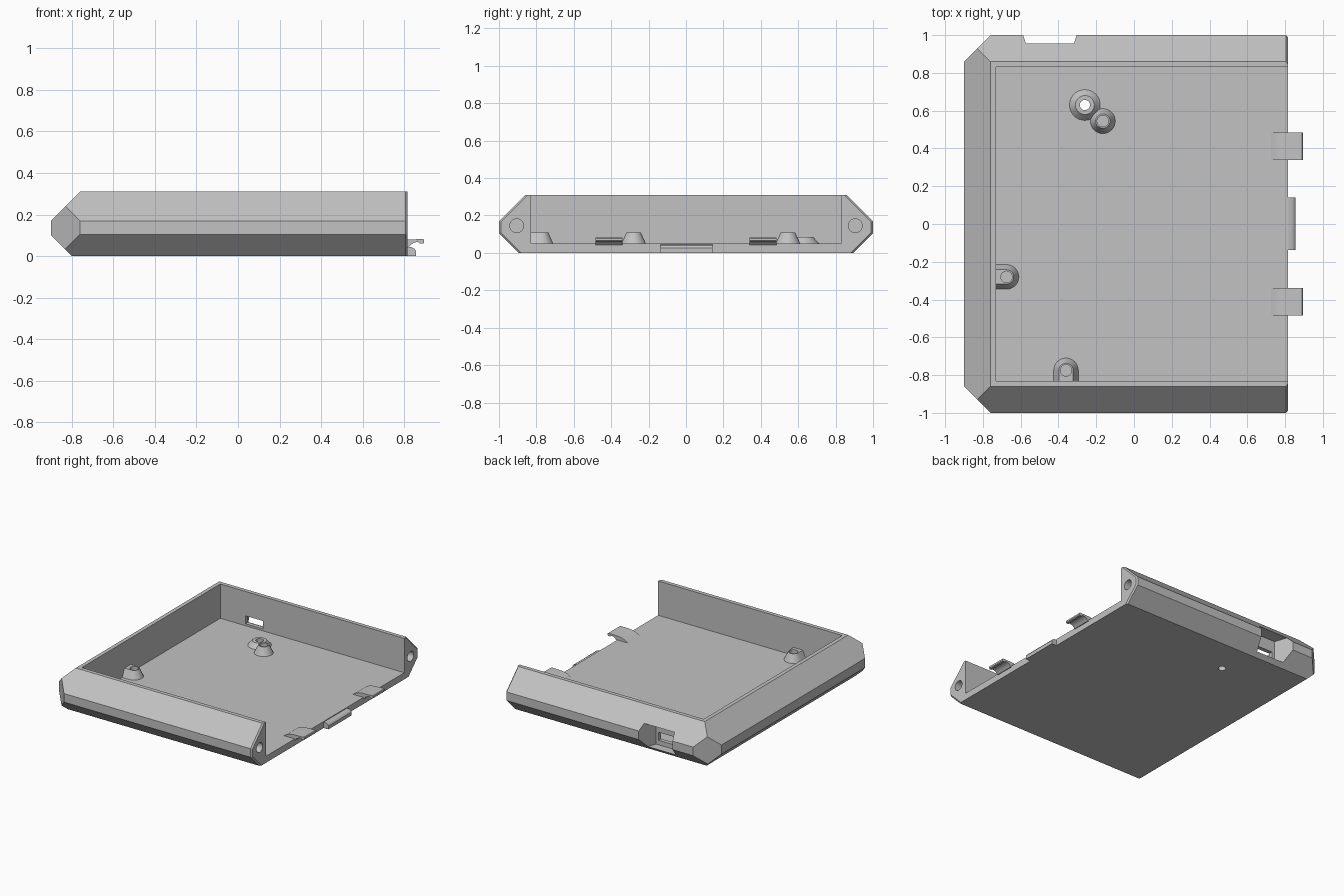
import bpy, bmesh
from math import cos, sin, tau
from mathutils import Vector

default = bpy.data.objects.get("Cube")
if default:
    bpy.data.objects.remove(default, do_unlink=True)

GREY = (0.54, 0.54, 0.54, 1)
plastic = bpy.data.materials.new("grey_plastic")
plastic.use_nodes = True
plastic.diffuse_color = GREY
plastic.node_tree.nodes["Principled BSDF"].inputs["Base Color"].default_value = GREY

FLOOR = 0.05   # height of the inside floor
END = 0.815    # x of the open end
WALL_X, WALL_Y = -0.73, 0.83   # inside wall faces


def finish(bm, name):
    bmesh.ops.recalc_face_normals(bm, faces=bm.faces[:])
    mesh = bpy.data.meshes.new(name)
    bm.to_mesh(mesh)
    bm.free()
    mesh.materials.append(plastic)
    obj = bpy.data.objects.new(name, mesh)
    bpy.context.collection.objects.link(obj)
    return obj


def hull(name, points):
    bm = bmesh.new()
    for p in points:
        bm.verts.new(p)
    bmesh.ops.convex_hull(bm, input=bm.verts[:])
    bmesh.ops.dissolve_limit(bm, angle_limit=0.01, verts=bm.verts[:], edges=bm.edges[:])
    return finish(bm, name)


def box_points(x, y, z):
    return [(a, b, c) for a in x for b in y for c in z]


def ring(x, y, z, r, n=32):
    return [(x + r * cos(tau * i / n), y + r * sin(tau * i / n), z) for i in range(n)]


def extrude_y(name, profile, y0, y1):
    bm = bmesh.new()
    face = bm.faces.new([bm.verts.new((x, y0, z)) for x, z in profile])
    moved = bmesh.ops.extrude_face_region(bm, geom=[face])["geom"]
    bmesh.ops.translate(bm, vec=(0, y1 - y0, 0),
                        verts=[v for v in moved if isinstance(v, bmesh.types.BMVert)])
    return finish(bm, name)


def select_only(obj):
    bpy.ops.object.select_all(action='DESELECT')
    obj.select_set(True)
    bpy.context.view_layer.objects.active = obj


def cut(obj, cutter):
    cutter.hide_render = True
    mod = obj.modifiers.new("cut", 'BOOLEAN')
    mod.operation, mod.solver, mod.object = 'DIFFERENCE', 'EXACT', cutter
    select_only(obj)
    bpy.ops.object.modifier_apply(modifier=mod.name)
    bpy.data.objects.remove(cutter, do_unlink=True)


def smooth(obj):
    select_only(obj)
    bpy.ops.object.shade_smooth_by_angle(angle=0.5)


# Outer shell: a block trimmed by sloping planes (point, outward normal)
bm = bmesh.new()
bmesh.ops.create_cube(bm, size=1)
for v in bm.verts:
    v.co = (END if v.co.x > 0 else -0.90, 2 * v.co.y, 0.31 * (v.co.z + 0.5))
planes = [((-0.76, 0, 0.31), (-1, 0, 1)), ((-0.80, 0, 0), (-1, 0, -1))]
for s in (-1, 1):
    planes += [
        ((0, 0.86 * s, 0.31), (0, s, 1)),
        ((0, 0.895 * s, 0), (0, s, -1)),
        ((-0.76, s, 0), (-1, s, 0)),
        # narrow bevel round the open end
        ((END - 0.01, s, 0), (1, s, 0)),
        ((END - 0.01, 0.86 * s, 0.31), (1, 0.7 * s, 0.7)),
        ((END - 0.01, 0.895 * s, 0), (1, 0.7 * s, -0.7)),
    ]
for point, normal in planes:
    geom = bm.verts[:] + bm.edges[:] + bm.faces[:]
    out = bmesh.ops.bisect_plane(bm, geom=geom, dist=1e-5, plane_co=point,
                                 plane_no=Vector(normal).normalized(), clear_outer=True)
    edges = [e for e in out["geom_cut"] if isinstance(e, bmesh.types.BMEdge)]
    bmesh.ops.edgeloop_fill(bm, edges=edges)
shell = finish(bm, "case_shell")

# Open interior
cut(shell, hull("interior", box_points((WALL_X, 1.2), (-WALL_Y, WALL_Y), (FLOOR, 1))))

# Pin sockets in the ends of both walls
for s in (-1, 1):
    points = [(x, y, z) for d in (0.70, 0.90) for y, z, x in ring(0.905 * s, 0.145, d, 0.037)]
    cut(shell, hull("socket", points))

# Tapered port recess in the back wall, then the slot through it
port = -0.445
recess = [(port + sx * w, y, z) for sx in (-1, 1) for z in (0.03, 0.215)
          for w, y in ((0.095, 0.86), (0.145, 1.01))]
cut(shell, hull("recess", recess))
cut(shell, hull("slot", box_points((port - 0.073, port + 0.073), (0.8, 0.9), (0.065, 0.125))))

# Through hole below the large post
post_x, post_y = -0.26, 0.63
HOLE = 0.027
cut(shell, hull("drill", ring(post_x, post_y, -0.1, HOLE) + ring(post_x, post_y, 0.2, HOLE)))
smooth(shell)


# Conical posts, some running back into a wall
def post(name, x, y, r0, r1, top, hole, depth, run=(0, 0)):
    base = FLOOR - 0.004
    points = []
    for k in (0, 1):
        px, py = x + run[0] * k, y + run[1] * k
        points += ring(px, py, base, r0) + ring(px, py, top, r1)
    obj = hull(name, points)
    if any(run):
        # trim to the inside wall face
        if run[0]:
            trim = box_points((-2, WALL_X - 0.005), (-1, 1), (-1, 1))
        else:
            trim = box_points((-1, 1), (-2, -WALL_Y - 0.005), (-1, 1))
        cut(obj, hull("trim", trim))
    cut(obj, hull("bore", ring(x, y, depth, hole) + ring(x, y, 0.3, hole)))
    smooth(obj)


post("large_post", post_x, post_y, 0.085, 0.05, 0.085, HOLE, -0.1)
post("small_post", -0.165, 0.545, 0.068, 0.038, 0.11, 0.03, 0.07)
post("left_wall_post", -0.675, -0.28, 0.067, 0.038, 0.11, 0.03, 0.07, (-0.12, 0))
post("front_wall_post", -0.36, -0.775, 0.067, 0.038, 0.11, 0.03, 0.07, (0, -0.12))

# Curved hooks at the open end
hook = [(0.72, 0.047), (0.745, 0.063), (0.775, 0.075), (0.81, 0.08), (0.89, 0.082),
        (0.895, 0.078), (0.895, 0.065), (0.89, 0.06), (0.875, 0.06), (0.868, 0.068),
        (0.85, 0.066), (0.832, 0.056), (0.82, 0.042), (0.8, 0.04)]
for name, y in (("front_hook", -0.412), ("back_hook", 0.412)):
    smooth(extrude_y(name, hook, y - 0.072, y + 0.072))

# Rounded catch between the hooks
catch = [(0.80, 0), (0.855, 0), (0.855, 0.026), (0.848, 0.036), (0.835, 0.043), (0.80, 0.045)]
smooth(extrude_y("catch", catch, -0.137, 0.141))
